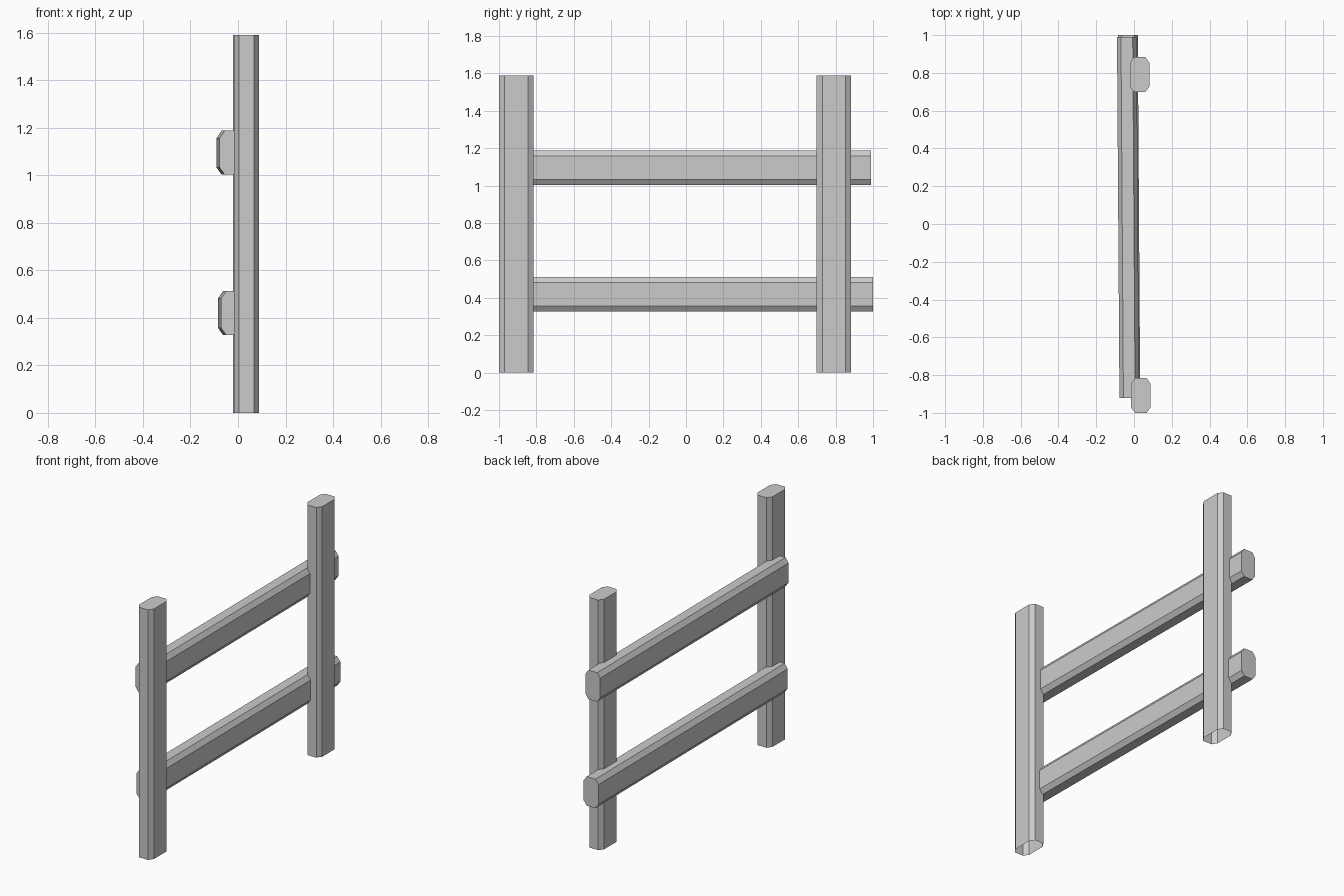
import bpy, bmesh
from mathutils import Vector, Matrix

cube = bpy.data.objects.get("Cube")
if cube:
    bpy.data.objects.remove(cube, do_unlink=True)

grey = bpy.data.materials.new("weathered_grey")
grey.use_nodes = True
COLOUR = (0.6, 0.6, 0.6, 1)
grey.diffuse_color = COLOUR
grey.node_tree.nodes["Principled BSDF"].inputs["Base Color"].default_value = COLOUR


def beam(name, start, end, side, up, width, depth, cap_start=True):
    """Eight-sided beam: a chamfered rectangle swept from start to end."""
    start, end, side, up = map(Vector, (start, end, side, up))
    w, d, cw, cd = width / 2, depth / 2, 0.021, 0.03
    profile = [(w - cw, -d), (w, cd - d), (w, d - cd), (w - cw, d),
               (cw - w, d), (-w, d - cd), (-w, cd - d), (cw - w, -d)]
    bm = bmesh.new()
    rings = [[bm.verts.new(p + side * a + up * b) for a, b in profile]
             for p in (start, end)]
    for i in range(len(profile)):
        j = (i + 1) % len(profile)
        bm.faces.new((rings[0][i], rings[0][j], rings[1][j], rings[1][i]))
    bm.faces.new(rings[1])
    if cap_start:
        bm.faces.new(rings[0][::-1])
    # Make the faces point away from the beam's axis
    if side.cross(up).dot(end - start) < 0:
        bmesh.ops.reverse_faces(bm, faces=bm.faces)
    mesh = bpy.data.meshes.new(name)
    bm.to_mesh(mesh)
    bm.free()
    mesh.materials.append(grey)
    obj = bpy.data.objects.new(name, mesh)
    bpy.context.collection.objects.link(obj)
    return obj


# Upright posts, open underneath
for name, x, y in (("front_post", 0.036, -0.908), ("back_post", 0.03, 0.791)):
    beam(name, (x, y, 0), (x, y, 1.59), (1, 0, 0), (0, 1, 0), 0.104, 0.184, False)

# Rails, slightly skewed across the posts
for name, z, x0, x1, y1 in (("lower_rail", 0.42, -0.019, -0.032, 1.0),
                            ("upper_rail", 1.095, -0.025, -0.038, 0.99)):
    beam(name, (x0, -0.92, z), (x1, y1, z), (1, 0, 0), (0, 0, 1), 0.104, 0.185)
